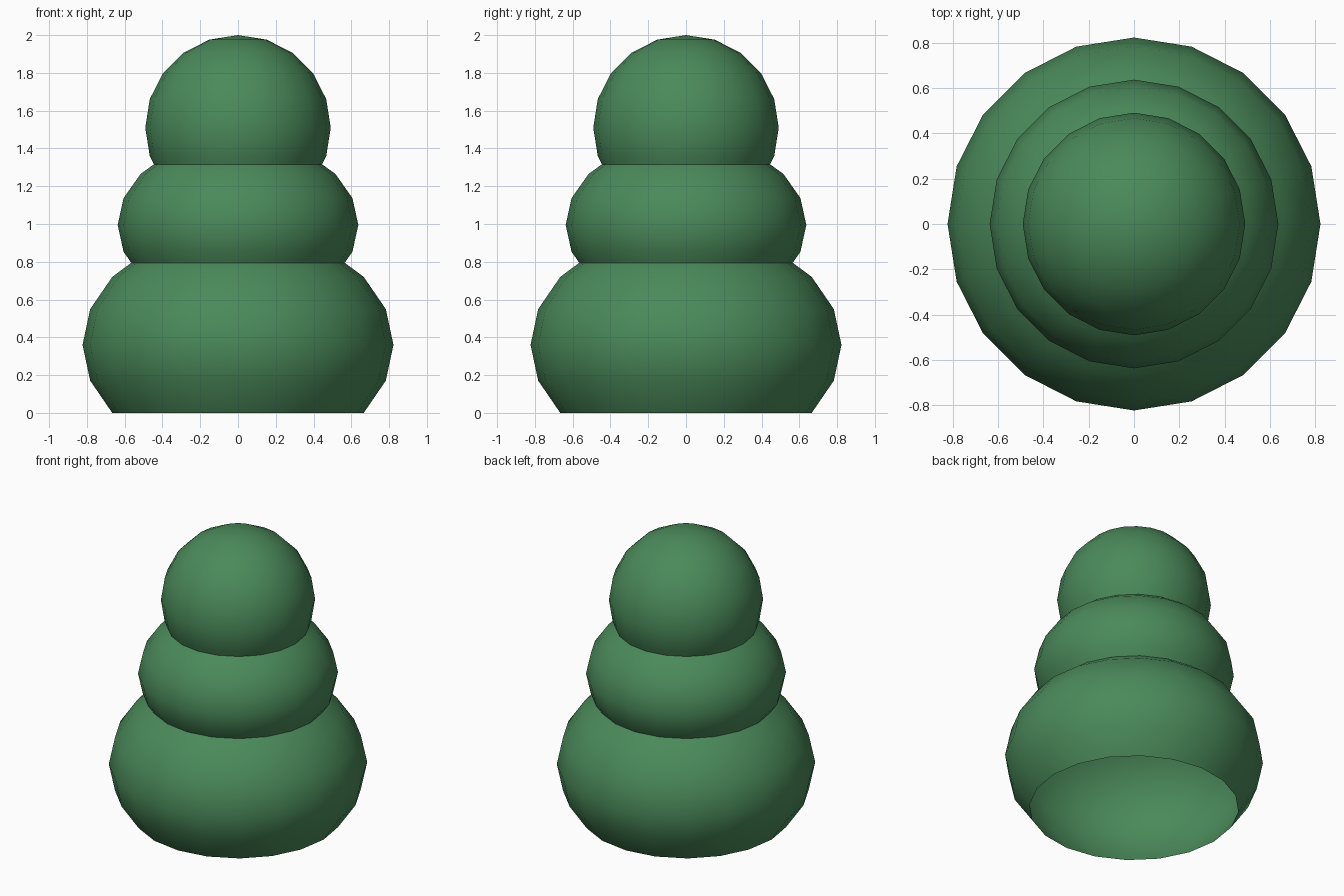
import bpy, bmesh, math

if "Cube" in bpy.data.objects:
    bpy.data.objects.remove(bpy.data.objects["Cube"])

green = bpy.data.materials.new("leaf green")
green.diffuse_color = (0.069, 0.254, 0.102, 1)
green.use_nodes = True
green.node_tree.nodes["Principled BSDF"].inputs["Base Color"].default_value = green.diffuse_color

SIDES, STEP = 20, math.radians(18)


def dome(name, z, radius, half_height):
    """Squashed ball, open underneath where its lowest rings are left off."""
    bm = bmesh.new()
    rings = []
    for k in range(-2, 5):
        r, h = radius * math.cos(k * STEP), z + half_height * math.sin(k * STEP)
        rings.append([bm.verts.new((r * math.cos(i * STEP), r * math.sin(i * STEP), max(h, 0)))
                      for i in range(SIDES)])
    tip = bm.verts.new((0, 0, z + half_height))
    for i in range(SIDES):
        j = (i + 1) % SIDES
        for low, high in zip(rings, rings[1:]):
            bm.faces.new((low[i], low[j], high[j], high[i]))
        bm.faces.new((rings[-1][i], rings[-1][j], tip))
    for f in bm.faces:
        f.smooth = True
    mesh = bpy.data.meshes.new(name)
    bm.to_mesh(mesh)
    bm.free()
    mesh.materials.append(green)
    bpy.context.collection.objects.link(bpy.data.objects.new(name, mesh))


# Three stacked foliage tiers
dome("lower_tier", 0.36, 0.823, 0.612)
dome("middle_tier", 0.995, 0.637, 0.46)
dome("top_tier", 1.51, 0.491, 0.49)
